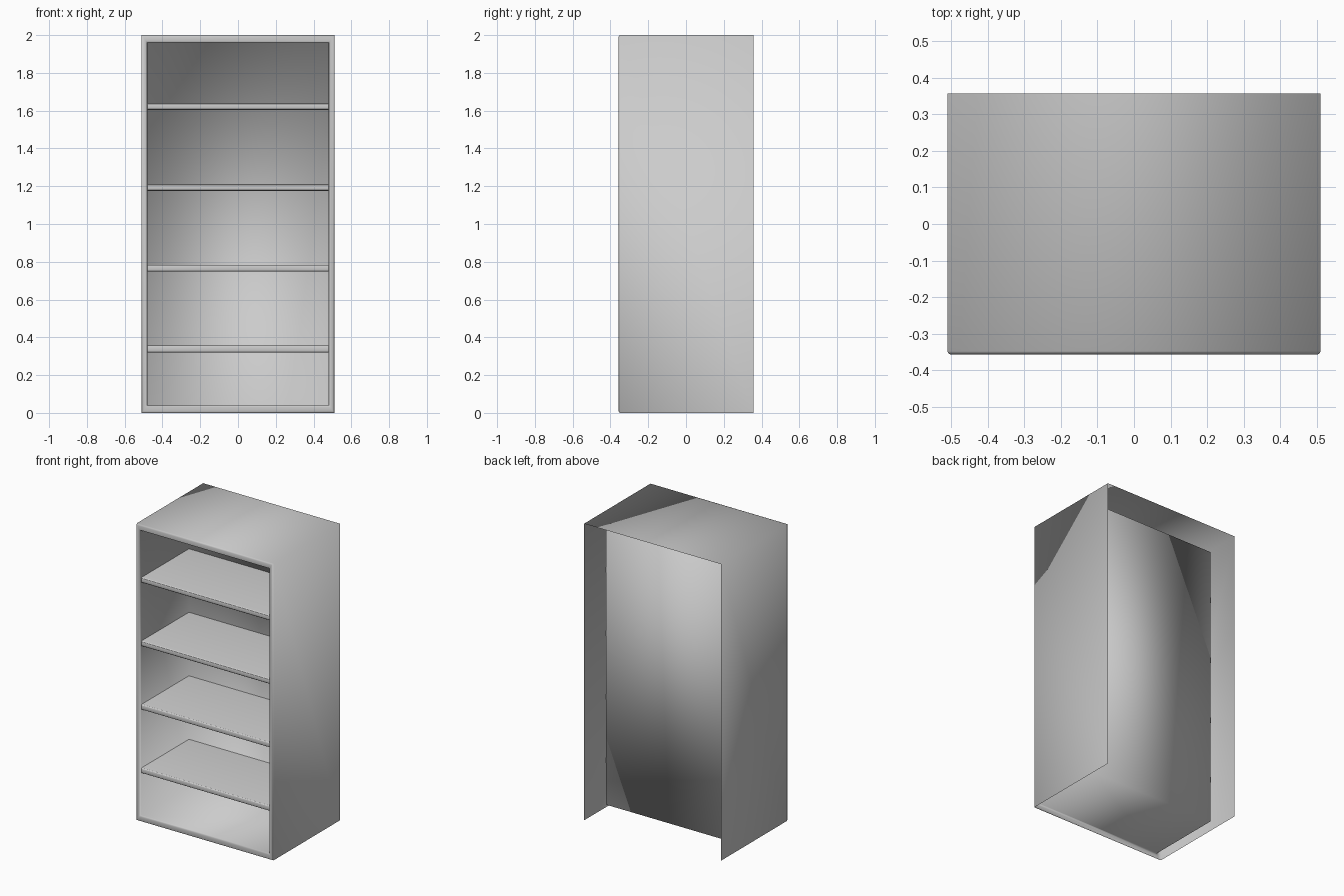
import bpy, bmesh

cube = bpy.data.objects.get("Cube")
if cube:
    bpy.data.objects.remove(cube, do_unlink=True)

grey = bpy.data.materials.new("light grey")
grey.use_nodes = True
colour = (0.6, 0.6, 0.6, 1)
grey.diffuse_color = colour
grey.node_tree.nodes["Principled BSDF"].inputs["Base Color"].default_value = colour

HALF_W, HALF_D, HEIGHT = 0.51, 0.357, 2.0
INNER_W, INNER_Z, BACK_Y = 0.48, 0.04, 0.165
ROUND = 0.009


def add_object(name, bm):
    mesh = bpy.data.meshes.new(name)
    bm.to_mesh(mesh)
    bm.free()
    mesh.materials.append(grey)
    obj = bpy.data.objects.new(name, mesh)
    bpy.context.collection.objects.link(obj)
    bpy.context.view_layer.objects.active = obj
    return obj


def ring(bm, half_w, inset_z, y):
    """Rectangle facing the front, starting with its bottom edge."""
    corners = ((-1, 0), (1, 0), (1, 1), (-1, 1))
    return [bm.verts.new((sx * half_w, y, HEIGHT - inset_z if top else inset_z))
            for sx, top in corners]


# Cabinet: outer skin open at the back and below, rounded front rim, inner box
bm = bmesh.new()
r, front = ROUND, -HALF_D
profile = [
    (HALF_W, 0, HALF_D),
    (HALF_W, 0, front + r),
    (HALF_W - 0.3 * r, 0.3 * r, front + 0.3 * r),
    (HALF_W - r, r, front),
    (INNER_W + r, INNER_Z - r, front),
    (INNER_W + 0.3 * r, INNER_Z - 0.3 * r, front + 0.3 * r),
    (INNER_W, INNER_Z, front + r),
    (INNER_W, INNER_Z, BACK_Y),
]
rings = [ring(bm, *p) for p in profile]
for i, (a, b) in enumerate(zip(rings, rings[1:])):
    for k in range(4):
        if i == 0 and k == 0:
            continue  # no outer floor
        n = (k + 1) % 4
        bm.faces.new((a[k], a[n], b[n], b[k]))
bm.faces.new(rings[-1])
bm.normal_update()
for f in bm.faces:
    f.smooth = True
add_object("cabinet", bm)

# Shelves with rounded front edges, their ends let into the side walls
SHELF_W, SHELF_T, SHELF_FRONT, SHELF_BACK = 0.486, 0.036, -0.345, 0.163
for i in range(4):
    bm = bmesh.new()
    bmesh.ops.create_cube(bm, size=1)
    for v in bm.verts:
        v.co.x *= 2 * SHELF_W
        v.co.y = SHELF_FRONT if v.co.y < 0 else SHELF_BACK
        v.co.z = v.co.z * SHELF_T + 0.338 + i * 0.428
    edges = [e for e in bm.edges
             if all(v.co.y < 0 for v in e.verts)
             and abs(e.verts[0].co.x - e.verts[1].co.x) > 0.1]
    bmesh.ops.bevel(bm, geom=edges, offset=0.01, segments=3, profile=0.5,
                    affect='EDGES')
    shelf = add_object(f"shelf_{i + 1}", bm)
    shelf.select_set(True)
    bpy.ops.object.shade_smooth_by_angle()
    shelf.select_set(False)
